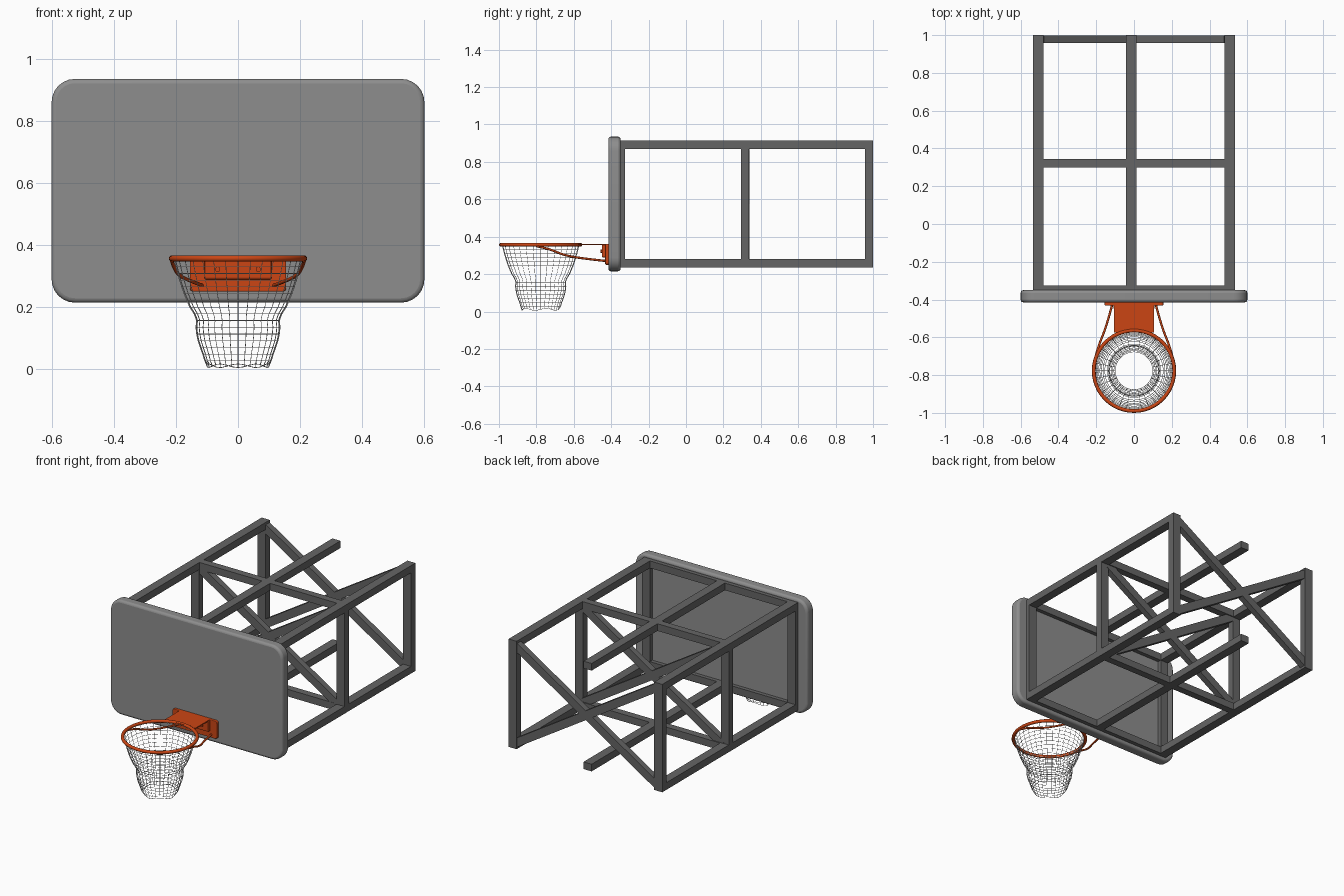
import bpy, bmesh, math
from mathutils import Vector

if "Cube" in bpy.data.objects:
    bpy.data.objects.remove(bpy.data.objects["Cube"])


def material(name, rgb, rough=0.6):
    m = bpy.data.materials.new(name)
    m.use_nodes = True
    m.diffuse_color = (*rgb, 1)
    bsdf = m.node_tree.nodes["Principled BSDF"]
    bsdf.inputs["Base Color"].default_value = (*rgb, 1)
    bsdf.inputs["Roughness"].default_value = rough
    return m


BOARD = material("board grey", (0.27, 0.27, 0.27))
STEEL = material("frame dark grey", (0.13, 0.13, 0.13))
ORANGE = material("rim orange", (0.6, 0.06, 0.007))
WHITE = material("net white", (0.75, 0.75, 0.75))


def finish(name, bm, mat):
    bmesh.ops.recalc_face_normals(bm, faces=bm.faces)
    me = bpy.data.meshes.new(name)
    bm.to_mesh(me)
    bm.free()
    me.materials.append(mat)
    ob = bpy.data.objects.new(name, me)
    bpy.context.collection.objects.link(ob)
    return ob


def smooth(ob, angle=35):
    bpy.ops.object.select_all(action="DESELECT")
    ob.select_set(True)
    bpy.context.view_layer.objects.active = ob
    bpy.ops.object.shade_smooth_by_angle(angle=math.radians(angle))


def bevel(ob, width, segments=2):
    mod = ob.modifiers.new("bevel", "BEVEL")
    mod.width, mod.segments = width, segments
    mod.limit_method = "ANGLE"
    mod.angle_limit = math.radians(40)


def box(name, lo, hi, mat):
    """Box spanning two opposite corners."""
    bm = bmesh.new()
    bmesh.ops.create_cube(bm, size=1)
    lo, hi = Vector(lo), Vector(hi)
    for v in bm.verts:
        v.co = (lo + hi) / 2 + v.co * (hi - lo)
    return finish(name, bm, mat)


def diagonal(name, a, b, depth, height):
    """Square tube in the x-z plane running from a to b."""
    a, b = Vector(a), Vector(b)
    run = b - a
    ob = box(name, (-run.length / 2, -depth / 2, -height / 2),
             (run.length / 2, depth / 2, height / 2), STEEL)
    ob.location = (a + b) / 2
    ob.rotation_euler.y = -math.atan2(run.z, run.x)
    return ob


def rod(name, points, radius, mat, cyclic=False):
    cu = bpy.data.curves.new(name, "CURVE")
    cu.dimensions = "3D"
    cu.bevel_depth, cu.bevel_resolution = radius, 2
    cu.resolution_u = 6
    cu.use_fill_caps = True
    sp = cu.splines.new("NURBS")
    sp.points.add(len(points) - 1)
    for p, co in zip(sp.points, points):
        p.co = (*co, 1)
    sp.use_cyclic_u = cyclic
    sp.use_endpoint_u = not cyclic
    sp.order_u = 3
    cu.materials.append(mat)
    ob = bpy.data.objects.new(name, cu)
    bpy.context.collection.objects.link(ob)
    return ob


# Backboard: rounded rectangle slab
def rounded_slab(name, half_x, z0, z1, y0, y1, r, mat):
    bm = bmesh.new()
    verts = []
    corners = [(half_x - r, z1 - r), (-half_x + r, z1 - r),
               (-half_x + r, z0 + r), (half_x - r, z0 + r)]
    for k, (cx, cz) in enumerate(corners):
        for i in range(7):
            t = math.pi / 2 * (k + i / 6)
            verts.append(bm.verts.new((cx + r * math.cos(t), y0, cz + r * math.sin(t))))
    face = bm.faces.new(verts)
    out = bmesh.ops.extrude_face_region(bm, geom=[face])
    for v in out["geom"]:
        if isinstance(v, bmesh.types.BMVert):
            v.co.y = y1
    return finish(name, bm, mat)


board = rounded_slab("backboard", 0.6, 0.215, 0.935, -0.415, -0.35, 0.075, BOARD)
bevel(board, 0.014, 3)
smooth(board)

# Support frame: long tubes, cross tubes, posts and crossed braces
SIDE, W = 0.507, 0.028
LEVELS = {"lower": (0.236, 0.281), "upper": (0.87, 0.915)}
for level, (z0, z1) in LEVELS.items():
    for side, x in (("right", -SIDE), ("middle", -0.015), ("left", SIDE)):
        box(f"{level}_{side}_rail", (x - W, -0.37, z0), (x + W, 1, z1), STEEL)
    for place, y0, y1 in (("front", -0.37, -0.325), ("centre", 0.3, 0.345)):
        box(f"{level}_{place}_crossbar", (-SIDE, y0, z0), (SIDE, y1, z1), STEEL)

for place, y0, y1 in (("front", -0.37, -0.325), ("centre", 0.295, 0.338), ("rear", 0.956, 1)):
    for side, x in (("right", -SIDE), ("left", SIDE)):
        box(f"{place}_{side}_post", (x - W, y0, 0.24), (x + W, y1, 0.91), STEEL)

for place, y in (("centre", 0.32), ("rear", 0.978)):
    for s, side in ((1, "rising"), (-1, "falling")):
        diagonal(f"{place}_{side}_brace", (-0.49 * s, y, 0.27), (0.49 * s, y, 0.88), 0.038, 0.05)

# Mounting bracket with its top plate, housing and bolts
plate = rounded_slab("bracket_plate", 0.155, 0.25, 0.362, -0.432, -0.412, 0.012, ORANGE)
bevel(plate, 0.004)
housing = box("bracket_housing", (-0.108, -0.45, 0.29), (0.108, -0.42, 0.358), ORANGE)
bevel(housing, 0.005)
box("bracket_top_plate", (-0.105, -0.575, 0.355), (0.105, -0.42, 0.362), ORANGE)
for x in (-0.065, 0.065):
    bm = bmesh.new()
    bmesh.ops.create_cone(bm, cap_ends=True, segments=6, radius1=0.009, radius2=0.009, depth=0.01)
    bolt = finish("bracket_bolt", bm, ORANGE)
    bolt.location = (x, -0.453, 0.322)
    bolt.rotation_euler.x = math.pi / 2

# Rim ring and its two bent stays
RIM_Y = -0.777
bpy.ops.mesh.primitive_torus_add(location=(0, RIM_Y, 0.357), major_radius=0.213,
                                 minor_radius=0.01, major_segments=48, minor_segments=10)
rim = bpy.context.object
rim.name = "rim"
rim.data.materials.append(ORANGE)
smooth(rim, 60)
for s, side in ((-1, "right"), (1, "left")):
    rod(f"{side}_stay", [(s * 0.213, -0.8, 0.35), (s * 0.21, -0.73, 0.335), (s * 0.19, -0.65, 0.3),
                         (s * 0.145, -0.54, 0.282), (s * 0.115, -0.425, 0.27)], 0.006, ORANGE)

# Net: lathed grid turned into strings, with an uneven hem
PROFILE = [(0.352, 0.205), (0.3, 0.192), (0.25, 0.176), (0.2, 0.155), (0.165, 0.132),
           (0.13, 0.136), (0.09, 0.128), (0.045, 0.112), (0.006, 0.1)]
COLS, ROWS = 32, 17


def net_radius(z):
    for (za, ra), (zb, rb) in zip(PROFILE, PROFILE[1:]):
        if z >= zb:
            return ra + (rb - ra) * (za - z) / (za - zb)
    return PROFILE[-1][1]


bm = bmesh.new()
top, bottom = PROFILE[0][0], PROFILE[-1][0]
rings = []
for j in range(ROWS):
    z = top + (bottom - top) * j / (ROWS - 1)
    ring = []
    for i in range(COLS):
        t = 2 * math.pi * i / COLS
        hem = 0.006 * (1 + math.sin(5 * t)) * (j == ROWS - 1)
        r = net_radius(z)
        ring.append(bm.verts.new((r * math.cos(t), RIM_Y + r * math.sin(t), z + hem)))
    rings.append(ring)
for a, b in zip(rings, rings[1:]):
    for i in range(COLS):
        k = (i + 1) % COLS
        bm.faces.new((a[i], a[k], b[k], b[i]))
net = finish("net", bm, WHITE)
wire = net.modifiers.new("strings", "WIREFRAME")
wire.thickness = 0.003
wire.use_even_offset = False
wire.use_boundary = True
